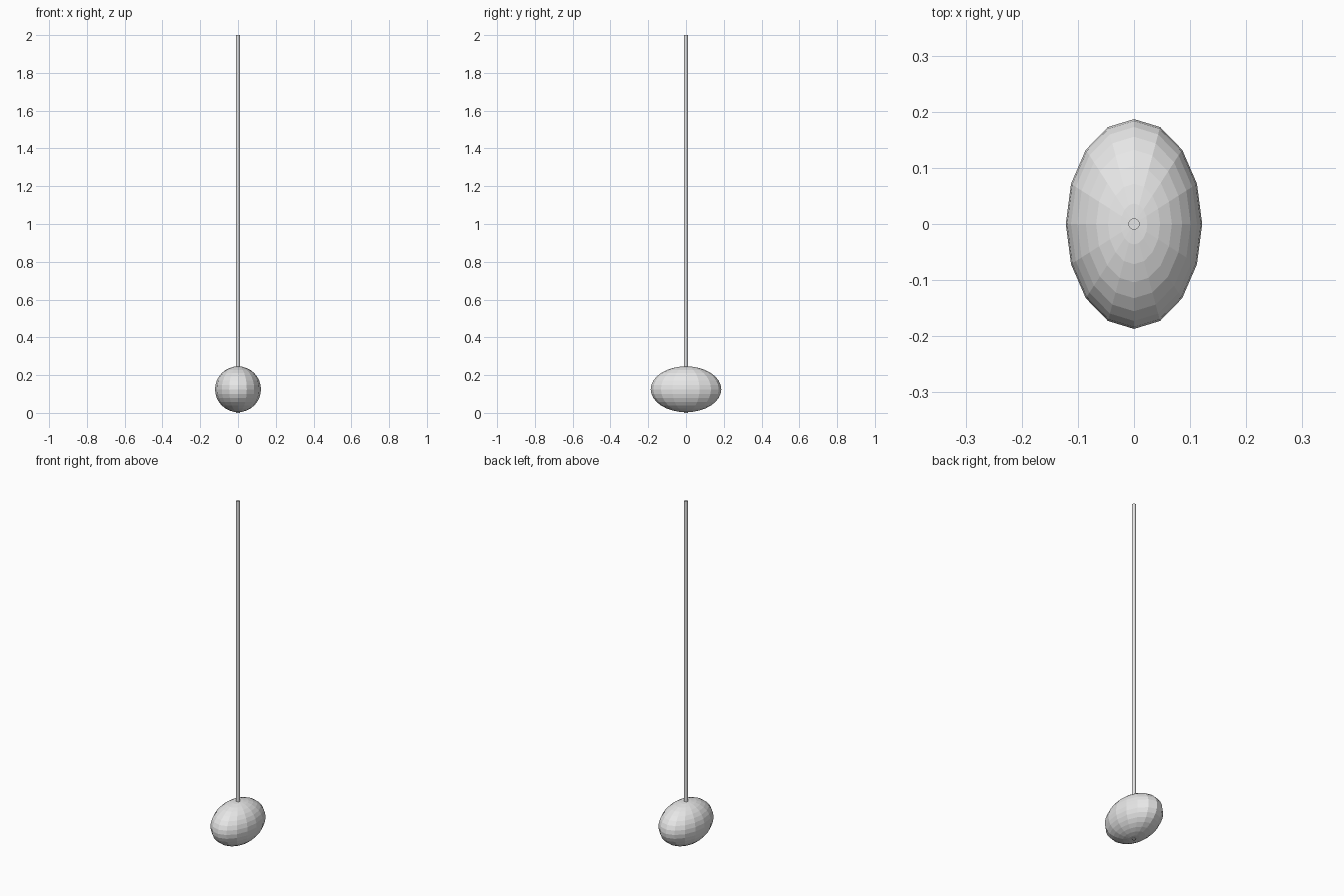
import bpy

if "Cube" in bpy.data.objects:
    bpy.data.objects.remove(bpy.data.objects["Cube"])

grey = bpy.data.materials.new("light_grey")
grey.diffuse_color = (0.8, 0.8, 0.8, 1.0)
grey.use_nodes = True
grey.node_tree.nodes["Principled BSDF"].inputs["Base Color"].default_value = grey.diffuse_color

# faceted egg-shaped weight, stretched front to back
bpy.ops.mesh.primitive_uv_sphere_add(segments=16, ring_count=16, radius=1.0, location=(0, 0, 0.125))
weight = bpy.context.object
weight.name = "weight"
weight.scale = (0.1215, 0.187, 0.1215)
bpy.ops.object.transform_apply(location=False, rotation=False, scale=True)
weight.data.materials.append(grey)

# thin rod running through the weight
bpy.ops.mesh.primitive_cylinder_add(vertices=32, radius=0.01, depth=2.0, location=(0, 0, 1.0))
rod = bpy.context.object
rod.name = "rod"
rod.data.materials.append(grey)
